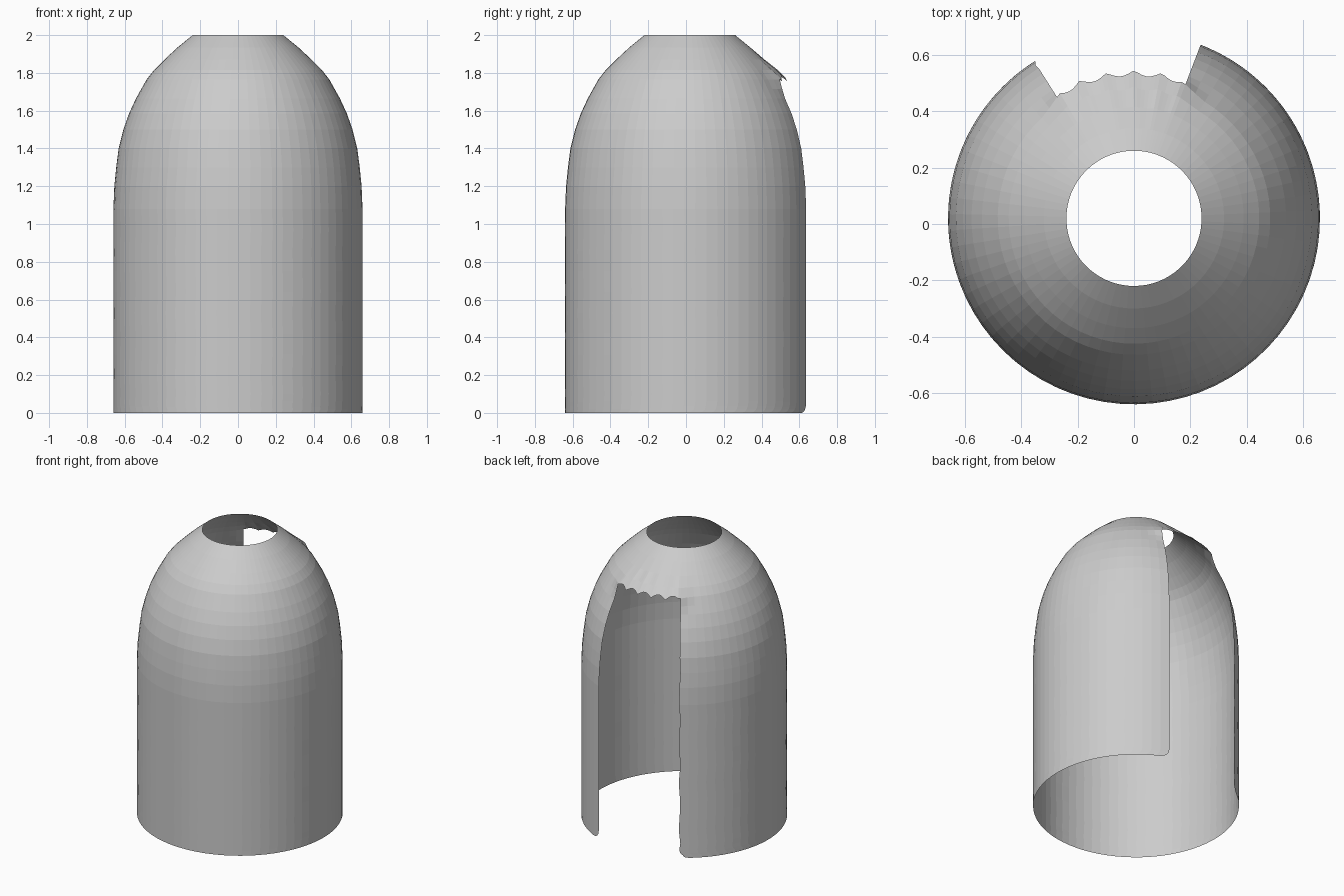
import bpy, bmesh, math

if "Cube" in bpy.data.objects:
    bpy.data.objects.remove(bpy.data.objects["Cube"])

CY = 0.02                      # axis sits slightly behind the origin
RIGHT, LEFT = 21.0, 327.6      # opening edges, degrees clockwise from +y
N_BODY, N_GAP = 60, 30

# dome profile from the neck hole downward (radius, z)
dome = [(.24, 2), (.32, 1.935), (.39, 1.87), (.445, 1.815), (.484, 1.765),
        (.512, 1.715), (.54, 1.665), (.577, 1.585), (.607, 1.5), (.632, 1.4),
        (.645, 1.3), (.655, 1.2), (.66, 1.08)]
FLAP = 4                       # row of the scalloped edge
wall = [(.66, z) for z in (.97, .86, .75, .64, .53, .42, .31, .2, .1, .06, .035, .018, .006, 0)]
rows = dome + wall
flare = {2: .004, 3: .014, 4: .026, 5: .012}   # outward lift around the opening


def corner(z, r=.06):
    """Inset in degrees that rounds the bottom corners."""
    if z >= r:
        return 0
    return math.degrees((r - math.sqrt(max(0, r * r - (r - z) ** 2))) / .66)


def angles(i, z):
    """Column angles of one row: the body, then the gap."""
    wob = .45 * math.sin(i * 2.3) if i > FLAP + 5 else 0
    a, b = RIGHT + corner(z), LEFT - corner(z) + wob
    body = [a + (b - a) * k / N_BODY for k in range(N_BODY + 1)]
    gap = [LEFT + (360 + RIGHT - LEFT) * k / N_GAP for k in range(1, N_GAP)]
    return body, gap


bm = bmesh.new()


def add(r, deg, z):
    t = math.radians(deg)
    return bm.verts.new((r * math.sin(t), CY + r * math.cos(t), z))


# rings of the hooded shell, open at the back below the scalloped edge
grid = []
for i, (r, z) in enumerate(rows):
    body, gap = angles(i, z)
    f = flare.get(i, 0)
    ring = []
    for d in body:
        dist = min(d - RIGHT, LEFT - d)
        ring.append(add(r + f * max(0, 1 - dist / 8), d, z))
    if i <= FLAP:
        for d in gap:
            tip = 1 - abs(math.sin(math.pi * (d - 360) / 10.8))
            pleat = f * (.85 + .75 * tip)
            drop = (.022 * tip - .012) if i == FLAP else 0
            ring.append(add(r + pleat, d, z - drop))
    grid.append(ring)

for i in range(len(rows) - 1):
    up, low = grid[i], grid[i + 1]
    n = len(up) if i < FLAP else N_BODY
    for k in range(n):
        j = (k + 1) % len(up)
        bm.faces.new((up[k], up[j], low[j], low[k]))

bmesh.ops.recalc_face_normals(bm, faces=bm.faces)
# make sure the normals face outward
bm.faces.ensure_lookup_table()
c = bm.faces[0]
m = c.calc_center_median()
if c.normal.x * m.x + c.normal.y * (m.y - CY) < 0:
    bmesh.ops.reverse_faces(bm, faces=bm.faces)

me = bpy.data.meshes.new("cloak")
bm.to_mesh(me)
bm.free()
ob = bpy.data.objects.new("cloak", me)
bpy.context.collection.objects.link(ob)
